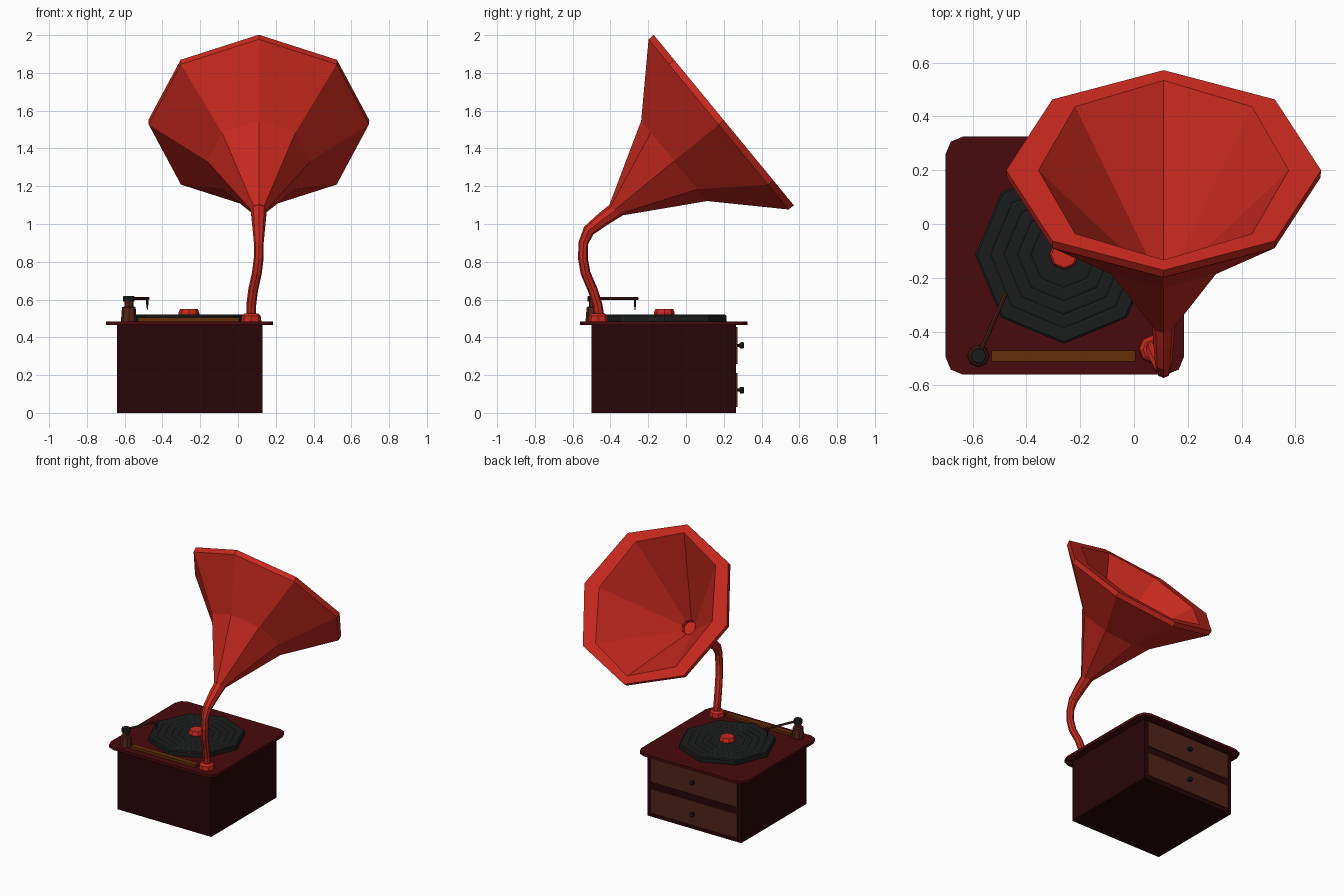
import bpy, bmesh, math
from mathutils import Vector

cube = bpy.data.objects.get("Cube")
if cube:
    bpy.data.objects.remove(cube, do_unlink=True)


def material(name, r, g, b):
    m = bpy.data.materials.new(name)
    m.use_nodes = True
    m.diffuse_color = (r, g, b, 1)
    m.node_tree.nodes["Principled BSDF"].inputs["Base Color"].default_value = (r, g, b, 1)
    return m


RED = material("horn red", 0.58, 0.022, 0.013)
BOX = material("dark mahogany", 0.022, 0.0015, 0.0025)
LID = material("deep mahogany", 0.065, 0.003, 0.004)
BROWN = material("walnut brown", 0.085, 0.018, 0.01)
AMBER = material("amber wood", 0.125, 0.026, 0.002)
BLACK = material("vinyl black", 0.011, 0.012, 0.012)


def finish(name, bm, mat):
    bmesh.ops.recalc_face_normals(bm, faces=bm.faces)
    mesh = bpy.data.meshes.new(name)
    bm.to_mesh(mesh)
    bm.free()
    mesh.materials.append(mat)
    ob = bpy.data.objects.new(name, mesh)
    bpy.context.collection.objects.link(ob)
    return ob


def box(name, lo, hi, mat, corner=0):
    """Box between two corners, with optionally rounded vertical edges."""
    bm = bmesh.new()
    bmesh.ops.create_cube(bm, size=1)
    for v in bm.verts:
        v.co = Vector([lo[i] if v.co[i] < 0 else hi[i] for i in range(3)])
    if corner:
        upright = [e for e in bm.edges
                   if abs(e.verts[0].co.z - e.verts[1].co.z) > 1e-4]
        bmesh.ops.bevel(bm, geom=upright, offset=corner, segments=2,
                        profile=0.5, affect='EDGES')
    return finish(name, bm, mat)


def loft(name, rings, mat, sides=8):
    """Skin over rings given as (centre, u axis, v axis), capped at both ends."""
    bm = bmesh.new()
    loops = []
    for c, u, v in rings:
        angles = [math.tau * k / sides for k in range(sides)]
        loops.append([bm.verts.new(c + u * math.cos(a) + v * math.sin(a)) for a in angles])
    for a, b in zip(loops, loops[1:]):
        for k in range(sides):
            j = (k + 1) % sides
            bm.faces.new((a[k], a[j], b[j], b[k]))
    bm.faces.new(loops[0])
    bm.faces.new(loops[-1])
    return finish(name, bm, mat)


def turned(name, base, profile, mat, axis=(0, 0, 1)):
    """Turned part from (radius, height) pairs along an axis."""
    axis = Vector(axis).normalized()
    u = Vector((1, 0, 0)) if abs(axis.x) < 0.3 else Vector((0, 0, 1))
    u = (u - axis * u.dot(axis)).normalized()
    v = axis.cross(u)
    return loft(name, [(Vector(base) + axis * h, u * r, v * r) for r, h in profile], mat)


# Cabinet and lid
box("cabinet", (-0.64, -0.50, 0), (0.13, 0.265, 0.47), BOX)
box("lid", (-0.70, -0.56, 0.465), (0.185, 0.325, 0.485), LID, corner=0.065)
box("wood_strip", (-0.53, -0.51, 0.48), (0.005, -0.47, 0.505), AMBER)

# Drawers with round knobs
for label, low, high in (("lower", 0.03, 0.21), ("upper", 0.26, 0.455)):
    box(label + "_drawer", (-0.61, 0.26, low), (0.10, 0.273, high), BROWN)
    turned(label + "_drawer_knob", (-0.255, 0.27, (low + high) / 2),
           [(0.008, 0), (0.008, 0.012), (0.016, 0.016), (0.017, 0.032), (0.012, 0.038)],
           BLACK, axis=(0, 1, 0))

# Record with fine grooves, and its centre cap
grooves = [(0.33, 0), (0.33, 0.03), (0.322, 0.036)]
for r in (0.28, 0.23, 0.18, 0.13):
    grooves += [(r, 0.036), (r - 0.008, 0.033), (r - 0.016, 0.036)]
turned("record", (-0.26, -0.115, 0.484), grooves + [(0.07, 0.036)], BLACK)
turned("record_cap", (-0.26, -0.115, 0.518),
       [(0.055, 0), (0.055, 0.013), (0.047, 0.032)], RED)

# Tone arm: post, cap, arm and needle
post = (-0.578, -0.49, 0.484)
turned("arm_post", post, [(0.042, 0), (0.036, 0.075), (0.024, 0.08), (0.024, 0.108)], BROWN)
turned("arm_post_cap", post, [(0.031, 0.105), (0.031, 0.13), (0.027, 0.136)], BLACK)
start, end = Vector((-0.578, -0.49, 0.606)), Vector((-0.475, -0.255, 0.606))
turned("tone_arm", start, [(0.008, 0), (0.008, (end - start).length)],
       BROWN, axis=end - start)
turned("needle", end - Vector((0.005, 0.015, 0.06)),
       [(0.002, 0), (0.006, 0.03), (0.006, 0.06)], BLACK)

# Curved pipe and its collar
turned("pipe_collar", (0.07, -0.465, 0.484),
       [(0.054, 0), (0.05, 0.03), (0.036, 0.042)], RED)
path = [Vector(p) for p in (
    (0.07, -0.457, 0.50), (0.07, -0.468, 0.57), (0.08, -0.493, 0.65),
    (0.10, -0.532, 0.74), (0.11, -0.546, 0.82), (0.11, -0.543, 0.90),
    (0.11, -0.515, 0.965), (0.11, -0.44, 1.025), (0.11, -0.355, 1.085))]
pipe = []
for i, p in enumerate(path):
    t = (path[min(i + 1, len(path) - 1)] - path[max(i - 1, 0)]).normalized()
    u = (Vector((1, 0, 0)) - t * t.x).normalized()
    r = 0.026 + 0.006 * max(0, i - 5)
    pipe.append((p, u * r, t.cross(u) * r))
loft("curved_pipe", pipe, RED)

# Flared horn: outer shell, rim band, then inner cone closed at the throat
mouth = Vector((0.11, 0.20, 1.55))
axis = Vector((0, 0.772, 0.635)).normalized()
side = Vector((1, 0, 0))
rise = axis.cross(side)
shell = [(0.75, 0.04, 0.04), (0.715, 0.06, 0.06), (0.34, 0.275, 0.275),
         (0.036, 0.583, 0.583), (0, 0.585, 0.585), (0, 0.465, 0.525),
         (0.5, 0.055, 0.055), (0.53, 0.05, 0.05)]
loft("horn", [(mouth - axis * d, side * a, rise * b) for d, a, b in shell], RED)
